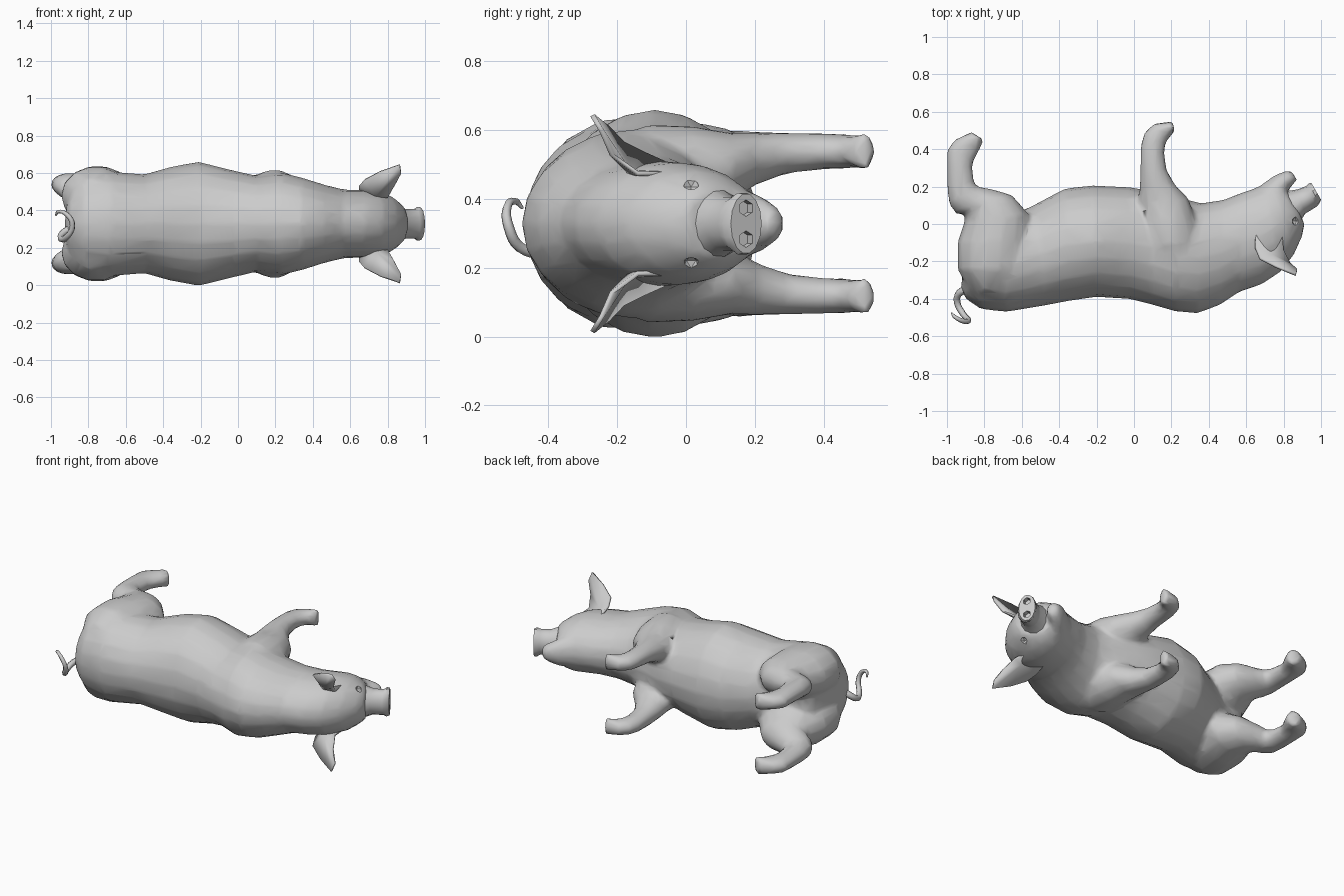
import bpy, bmesh, math
from mathutils import Vector

if "Cube" in bpy.data.objects:
    bpy.data.objects.remove(bpy.data.objects["Cube"])

MID = 0.328  # height of the animal's plane of symmetry

skin = bpy.data.materials.new("plain grey")
skin.diffuse_color = (0.6, 0.6, 0.6, 1)
skin.use_nodes = True
skin.node_tree.nodes["Principled BSDF"].inputs["Base Color"].default_value = skin.diffuse_color


def finish(ob, angle=50):
    ob.data.materials.append(skin)
    bpy.ops.object.select_all(action='DESELECT')
    ob.select_set(True)
    bpy.context.view_layer.objects.active = ob
    bpy.ops.object.shade_smooth_by_angle(angle=math.radians(angle))
    return ob


def new_object(name, bm):
    bmesh.ops.recalc_face_normals(bm, faces=bm.faces)
    me = bpy.data.meshes.new(name)
    bm.to_mesh(me)
    bm.free()
    ob = bpy.data.objects.new(name, me)
    bpy.context.collection.objects.link(ob)
    return ob


def loft(name, sections, sides=16, side=1, angle=50):
    """Skin oval rings: each is edge point a, edge point b, half thickness, offset."""
    bm = bmesh.new()
    rings = []
    for ax, ay, bx, by, w, off in sections:
        ring = []
        for i in range(sides):
            t = 2 * math.pi * i / sides
            k = (1 - math.cos(t)) / 2
            ring.append(bm.verts.new((ax + (bx - ax) * k, ay + (by - ay) * k,
                                      MID + side * (off + w * math.sin(t)))))
        rings.append(ring)
    for p, q in zip(rings, rings[1:]):
        for i in range(sides):
            j = (i + 1) % sides
            bm.faces.new((p[i], p[j], q[j], q[i]))
    bm.faces.new(rings[0])
    bm.faces.new(rings[-1])
    return finish(new_object(name, bm), angle)


def cut(target, cutter, name):
    cutter.name = name + "_cutter"
    cutter.hide_render = True
    cutter.hide_set(True)
    mod = target.modifiers.new(name, 'BOOLEAN')
    mod.operation = 'DIFFERENCE'
    mod.object = cutter


# Trunk and head: back point, belly point, half width
trunk = [
    (-.925, -.34, -.895, -.12, .12), (-.90, -.40, -.88, -.05, .20),
    (-.82, -.455, -.84, -.01, .255), (-.68, -.47, -.70, .02, .28),
    (-.48, -.437, -.52, .11, .265), (-.35, -.412, -.37, .19, .305),
    (-.20, -.39, -.22, .207, .332), (-.02, -.402, -.02, .197, .285),
    (.10, -.433, .10, .177, .257), (.22, -.468, .24, .142, .275),
    (.34, -.478, .36, .112, .245), (.46, -.433, .48, .13, .207),
    (.56, -.365, .58, .17, .183), (.68, -.325, .64, .19, .182),
    (.78, -.26, .70, .215, .178), (.855, -.165, .755, .22, .155),
    (.90, -.065, .80, .20, .12), (.912, .0, .85, .13, .09)]
parts = [loft("body", [s + (0,) for s in trunk], 20)]

# Lower jaw
parts.append(loft("jaw", [
    (.74, .06, .68, .21, .11, 0), (.80, .15, .75, .26, .085, 0),
    (.855, .215, .81, .285, .055, 0), (.875, .235, .84, .283, .032, 0)], 12))

hind = [
    (-.88, -.36, -.66, -.36, .11, .13), (-.945, -.24, -.58, -.25, .155, .15),
    (-.945, -.10, -.555, -.09, .155, .155), (-.905, .02, -.56, .05, .13, .165),
    (-.91, .055, -.65, .155, .10, .18), (-.955, .055, -.77, .19, .08, .19),
    (-.99, .11, -.84, .20, .067, .205), (-1.0, .20, -.855, .23, .057, .21),
    (-1.0, .32, -.865, .31, .053, .21), (-1.0, .40, -.85, .35, .051, .21),
    (-.955, .455, -.825, .395, .05, .21), (-.87, .492, -.803, .45, .055, .21)]
fore = [
    (.11, -.24, .27, -.24, .07, .16), (.05, -.10, .34, -.12, .13, .16),
    (.03, .02, .335, .02, .13, .155), (.02, .12, .29, .14, .10, .165),
    (.03, .20, .22, .21, .077, .19), (.032, .30, .175, .29, .06, .205),
    (.035, .42, .163, .38, .053, .21), (.055, .49, .17, .43, .05, .21),
    (.105, .537, .195, .467, .048, .21), (.208, .55, .217, .492, .055, .21)]
for s, word in ((1, "upper"), (-1, "lower")):
    parts.append(loft("hind_leg_" + word, hind, 14, s))
    parts.append(loft("front_leg_" + word, fore, 14, s))

# Melt trunk, jaw and legs into one skin
body = parts[0]
bpy.ops.object.select_all(action='DESELECT')
for p in parts:
    p.select_set(True)
bpy.context.view_layer.objects.active = body
bpy.ops.object.join()
melt = body.modifiers.new("melt", 'REMESH')
melt.mode = 'VOXEL'
melt.voxel_size = .014
melt.use_smooth_shade = True
soft = body.modifiers.new("soften", 'SMOOTH')
soft.factor = .5
soft.iterations = 7
thin = body.modifiers.new("simplify", 'DECIMATE')
thin.ratio = .08

# Snout with a flat disc and two nostrils
snout = loft("snout", [
    (.87, -.02, .78, .17, .11, 0), (.915, .055, .875, .185, .08, 0),
    (.975, .092, .92, .203, .08, 0), (.99, .108, .935, .217, .092, 0),
    (1.0, .13, .948, .22, .088, 0)], 14, angle=35)
facing = Vector((.87, .5, 0)).normalized()
for s, word in ((1, "upper"), (-1, "lower")):
    bpy.ops.mesh.primitive_cylinder_add(
        vertices=6, radius=.024, depth=.06,
        location=(.974, .175, MID + s * .045),
        rotation=facing.to_track_quat('Z', 'Y').to_euler())
    cut(snout, bpy.context.object, "nostril_" + word)

# Ear rim (from base round the tip and back) and its cupped middle
ear_rim = [(.70, -.02, .155), (.65, -.06, .175), (.65, -.125, .205), (.675, -.185, .235),
           (.76, -.228, .28), (.865, -.272, .315), (.872, -.245, .27),
           (.835, -.215, .20), (.80, -.14, .145), (.79, -.03, .145)]
ear_cup = (.735, -.165, .15)
for s, word in ((1, "upper"), (-1, "lower")):
    # Cupped ear leaf
    bm = bmesh.new()
    rim = [bm.verts.new((x, y, MID + s * z)) for x, y, z in ear_rim]
    cup = bm.verts.new((ear_cup[0], ear_cup[1], MID + s * ear_cup[2]))
    for i in range(len(rim)):
        bm.faces.new((rim[i], rim[(i + 1) % len(rim)], cup))
    ear = finish(new_object("ear_" + word, bm))
    thick = ear.modifiers.new("thickness", 'SOLIDIFY')
    thick.thickness = .014
    thick.offset = 0

    # Small hollow eye socket
    bpy.ops.mesh.primitive_ico_sphere_add(subdivisions=1, radius=.026,
                                          location=(.868, .015, MID + s * .118))
    cut(body, bpy.context.object, "eye_" + word)

# Curly tail
curve = bpy.data.curves.new("tail", 'CURVE')
curve.dimensions = '3D'
curve.bevel_depth = .018
curve.bevel_resolution = 1
curve.resolution_u = 4
curve.use_fill_caps = True
path = [(-.87, -.35, -.01, 1.2), (-.935, -.37, -.05, 1.1), (-.945, -.42, -.08, 1),
        (-.915, -.48, -.07, .95), (-.885, -.515, -.01, .85), (-.91, -.52, .045, .75),
        (-.96, -.495, .065, .55), (-.975, -.475, .045, .25)]
sp = curve.splines.new('BEZIER')
sp.bezier_points.add(len(path) - 1)
for p, (x, y, z, r) in zip(sp.bezier_points, path):
    p.co = (x, y, MID + z)
    p.radius = r
    p.handle_left_type = p.handle_right_type = 'AUTO'
curve.materials.append(skin)
bpy.context.collection.objects.link(bpy.data.objects.new("tail", curve))
